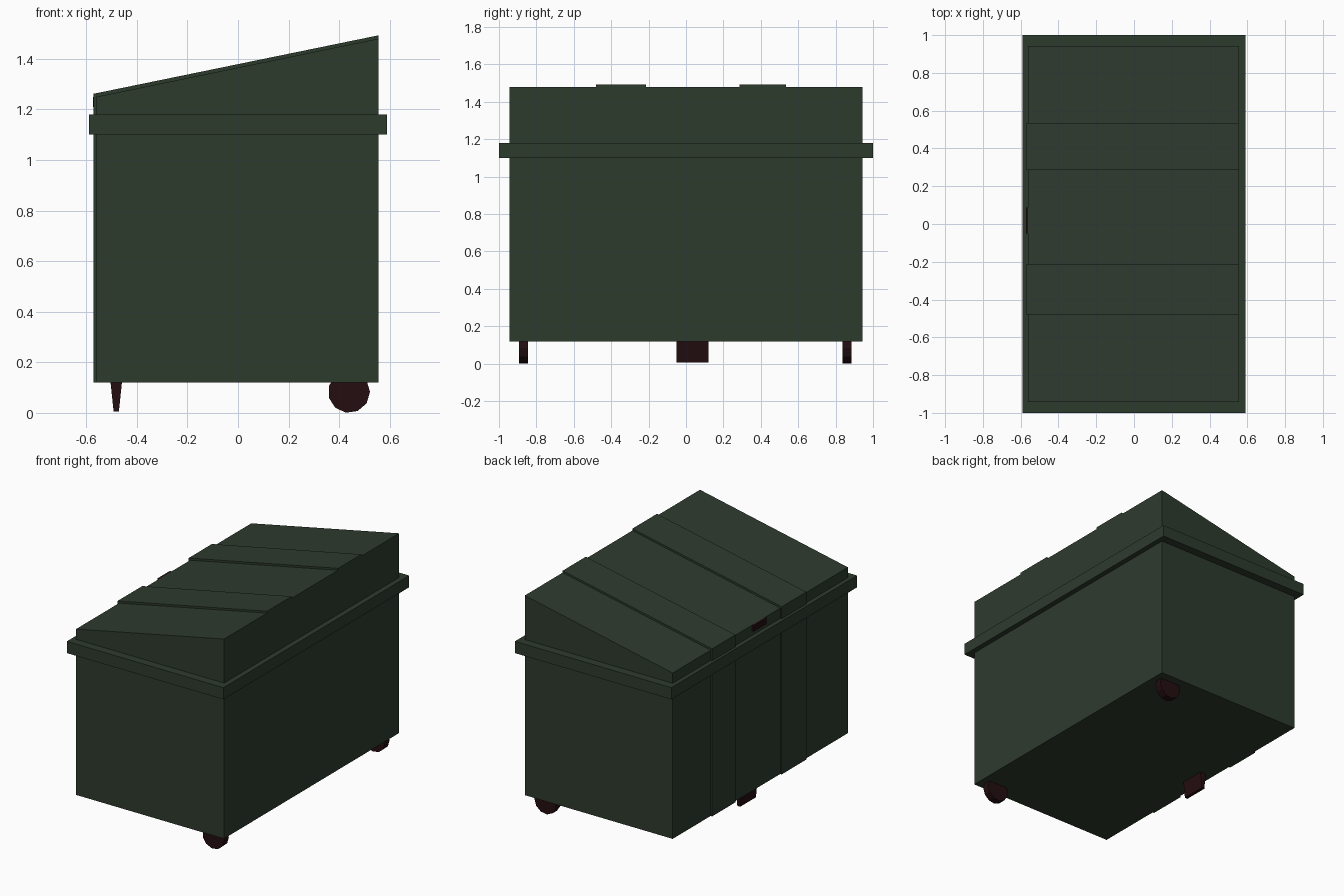
import bpy
import bmesh
from math import tau, cos, sin

cube = bpy.data.objects.get("Cube")
if cube:
    bpy.data.objects.remove(cube, do_unlink=True)


def make_material(name, rgb):
    mat = bpy.data.materials.new(name)
    mat.use_nodes = True
    colour = (*rgb, 1.0)
    mat.diffuse_color = colour
    mat.node_tree.nodes["Principled BSDF"].inputs["Base Color"].default_value = colour
    return mat


green = make_material("dark green", (0.027, 0.043, 0.027))
maroon = make_material("dark maroon", (0.017, 0.004, 0.005))


def extrude_profile(name, profile, y_min, y_max, mat):
    """Extrude a closed (x, z) profile along y."""
    bm = bmesh.new()
    face = bm.faces.new([bm.verts.new((x, y_min, z)) for x, z in profile])
    result = bmesh.ops.extrude_face_region(bm, geom=[face])
    moved = [v for v in result["geom"] if isinstance(v, bmesh.types.BMVert)]
    bmesh.ops.translate(bm, verts=moved, vec=(0, y_max - y_min, 0))
    bmesh.ops.recalc_face_normals(bm, faces=bm.faces)
    mesh = bpy.data.meshes.new(name)
    bm.to_mesh(mesh)
    bm.free()
    mesh.materials.append(mat)
    obj = bpy.data.objects.new(name, mesh)
    bpy.context.collection.objects.link(obj)
    return obj


def rectangle(x0, x1, z0, z1):
    return [(x0, z0), (x1, z0), (x1, z1), (x0, z1)]


low_x, high_x, base = -0.56, 0.555, 0.12

# Bin with its sloping lid
extrude_profile("bin_body", [(low_x, base), (high_x, base), (high_x, 1.48), (low_x, 1.25)],
                -0.943, 0.943, green)

# Rim around the bin
extrude_profile("rim", rectangle(-0.59, 0.59, 1.10, 1.18), -1, 1, green)

# Raised straps that run over the lid and down the low side
strap = [(-0.571, base), (-0.571, 1.262), (high_x, 1.493),
         (high_x, 1.46), (-0.54, 1.235), (-0.54, base)]
for name, y0, y1 in (("strap_near", -0.48, -0.215), ("strap_far", 0.285, 0.535)):
    extrude_profile(name, strap, y0, y1, green)

# Latch on the low edge of the lid
extrude_profile("latch", rectangle(-0.573, -0.55, 1.21, 1.25), -0.05, 0.087, maroon)

# Tapered foot under the low side
extrude_profile("foot", [(-0.505, 0.13), (-0.492, 0.006), (-0.471, 0.006), (-0.458, 0.13)],
                -0.05, 0.12, maroon)

# Wheels under the high side
sides, radius = 11, 0.083
circle = [(0.439 + radius * cos(tau * i / sides), 0.083 + radius * sin(tau * i / sides))
          for i in range(sides)]
for name, y in (("wheel_near", -0.868), ("wheel_far", 0.862)):
    extrude_profile(name, circle, y - 0.024, y + 0.024, maroon)
